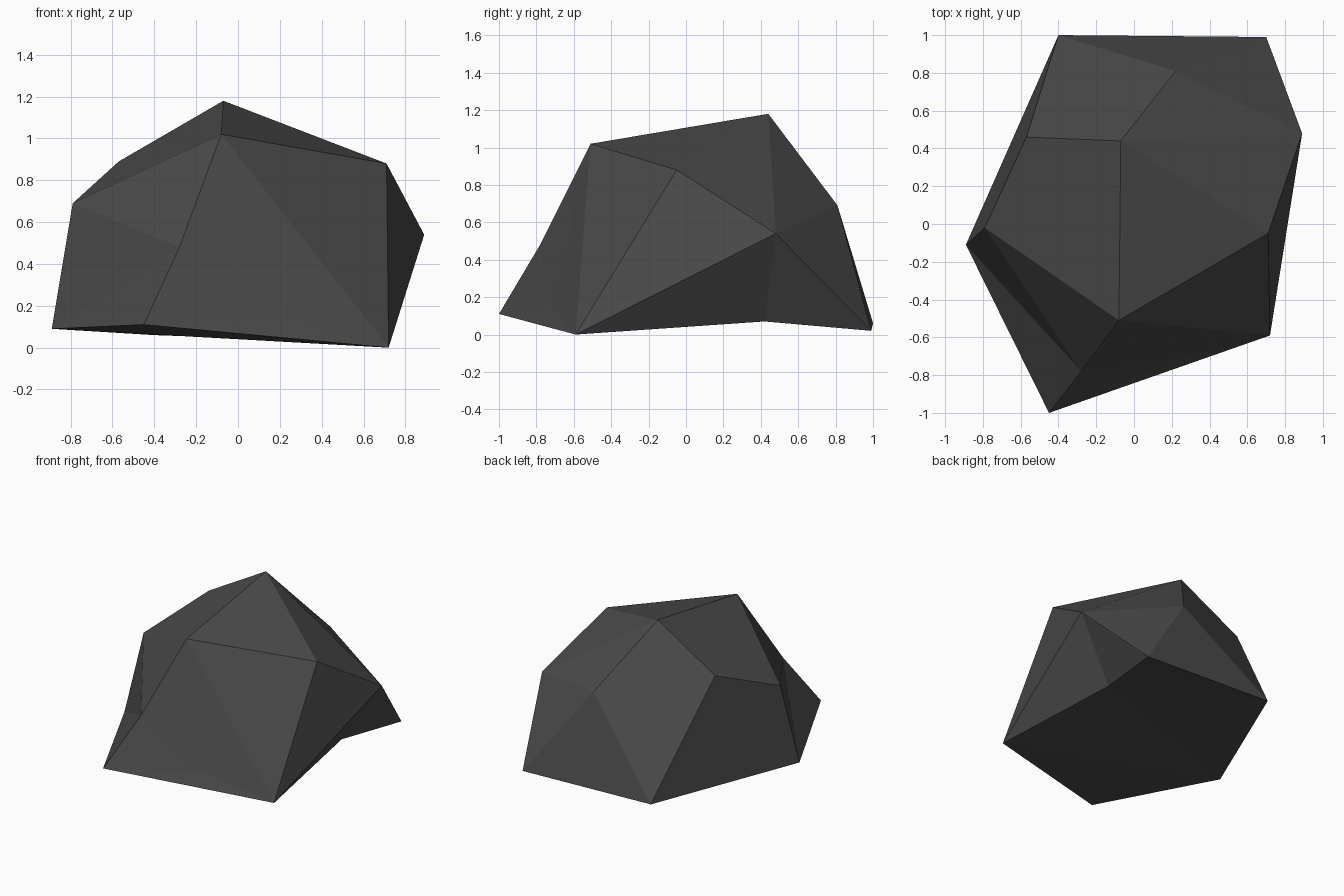
import bpy
import bmesh
from mathutils import Vector

# Remove the default cube
default_cube = bpy.data.objects.get("Cube")
if default_cube:
    bpy.data.objects.remove(default_cube, do_unlink=True)


def make_material(name, colour):
    material = bpy.data.materials.new(name)
    material.use_nodes = True
    material.diffuse_color = colour
    material.node_tree.nodes["Principled BSDF"].inputs["Base Color"].default_value = colour
    material.node_tree.nodes["Principled BSDF"].inputs["Roughness"].default_value = 0.9
    return material


# Corners of the boulder, named by where they sit
corners = {
    # crown
    "peak_back": (-.07, .44, 1.18),
    "peak_front": (-.08, -.51, 1.02),
    # shoulders
    "shoulder_east": (.71, -.05, .88),
    "shoulder_west": (-.79, -.02, .69),
    "shoulder_northwest": (-.57, .46, .89),
    "bulge_east": (.89, .48, .54),
    "bulge_north": (.22, .81, .69),
    "ridge_south": (-.28, -.78, .48),
    "dent_south": (.2, -.72, .15),
    # foot
    "foot_west": (-.89, -.11, .09),
    "foot_south": (-.45, -1, .11),
    "foot_southeast": (.72, -.59, 0),
    "foot_east": (.59, .42, .07),
    "foot_northeast": (.7, .99, .02),
    "foot_northwest": (-.4, 1, .06),
}

# Facets between the corners
facets = [
    # top
    "peak_front shoulder_west shoulder_northwest peak_back",
    "peak_front peak_back shoulder_east",
    # back
    "peak_back shoulder_northwest foot_northwest bulge_north",
    "peak_back bulge_north bulge_east",
    "bulge_north foot_northwest foot_northeast",
    "bulge_north foot_northeast bulge_east",
    # east side
    "peak_back bulge_east shoulder_east",
    "shoulder_east bulge_east foot_southeast",
    "bulge_east foot_east foot_southeast",
    "bulge_east foot_northeast foot_east",
    # front
    "peak_front shoulder_east foot_southeast",
    "peak_front foot_southeast dent_south",
    "peak_front dent_south ridge_south",
    "ridge_south dent_south foot_south",
    "dent_south foot_southeast foot_south",
    # west side
    "peak_front ridge_south shoulder_west",
    "shoulder_west ridge_south foot_west",
    "ridge_south foot_south foot_west",
    "shoulder_northwest shoulder_west foot_west foot_northwest",
    # underside
    "foot_west foot_south foot_southeast",
    "foot_west foot_southeast foot_east",
    "foot_west foot_east foot_northwest",
    "foot_northwest foot_east foot_northeast",
]

# Build the boulder with flat facets
bm = bmesh.new()
verts = {name: bm.verts.new(Vector(place)) for name, place in corners.items()}
for facet in facets:
    face = bm.faces.new([verts[name] for name in facet.split()])
    face.smooth = False
bmesh.ops.recalc_face_normals(bm, faces=bm.faces)

mesh = bpy.data.meshes.new("boulder")
bm.to_mesh(mesh)
bm.free()
mesh.materials.append(make_material("dark grey stone", (.07, .07, .07, 1)))
boulder = bpy.data.objects.new("boulder", mesh)
bpy.context.collection.objects.link(boulder)
